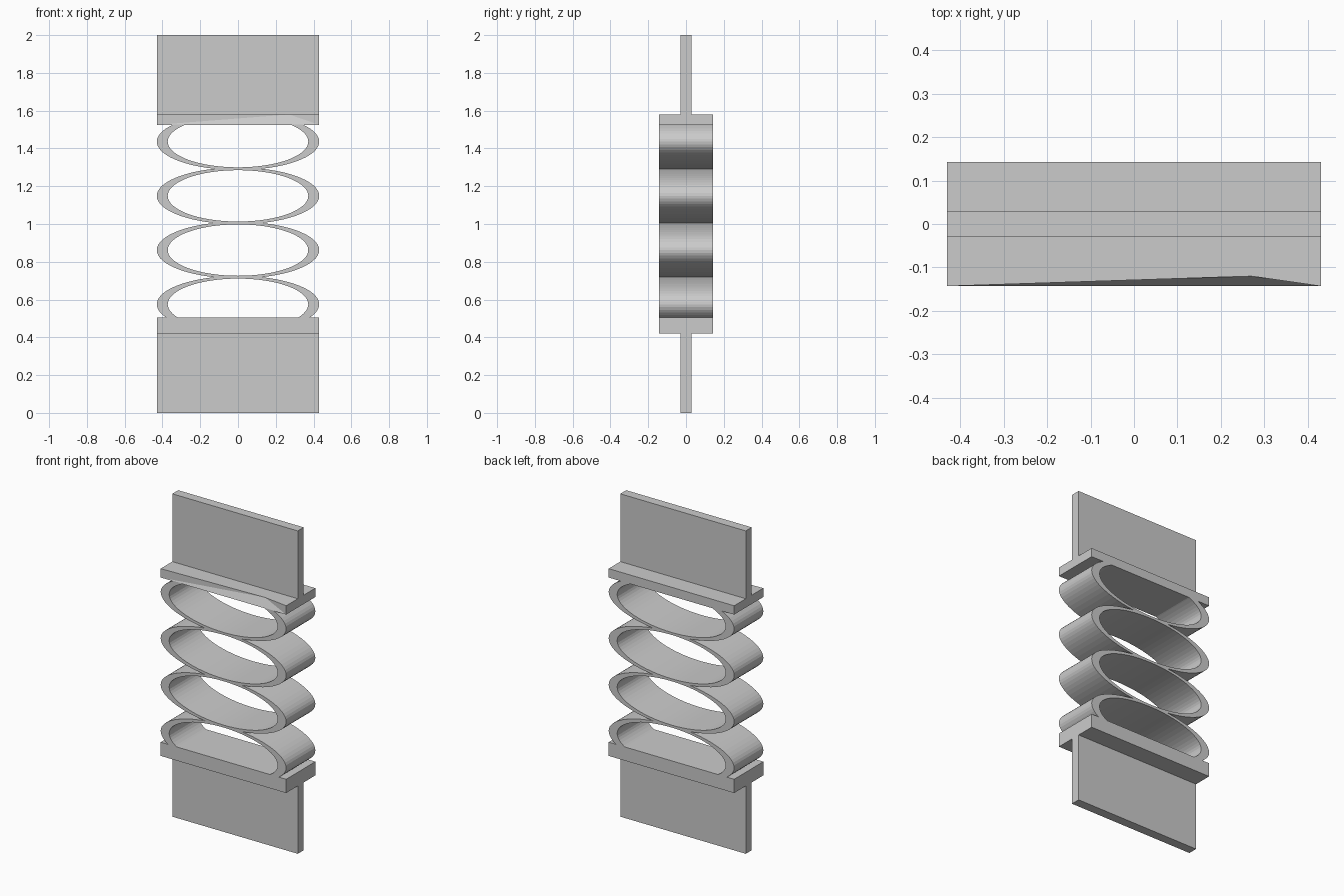
import bpy, bmesh, math
from mathutils import Vector

old = bpy.data.objects.get("Cube")
if old:
    bpy.data.objects.remove(old, do_unlink=True)

# Single grey material
grey = bpy.data.materials.new("light_grey")
grey.use_nodes = True
COLOR = (0.6, 0.6, 0.6, 1)
grey.diffuse_color = COLOR
grey.node_tree.nodes["Principled BSDF"].inputs["Base Color"].default_value = COLOR

HALF_W, HALF_D = 0.43, 0.143
LOW_TOP, HIGH_BOTTOM = 0.505, 1.525


def finish(name, bm):
    bmesh.ops.recalc_face_normals(bm, faces=bm.faces)
    mesh = bpy.data.meshes.new(name)
    bm.to_mesh(mesh)
    bm.free()
    mesh.materials.append(grey)
    obj = bpy.data.objects.new(name, mesh)
    bpy.context.collection.objects.link(obj)
    return obj


def box(half_depth, z0, z1):
    bm = bmesh.new()
    bmesh.ops.create_cube(bm, size=1)
    for v in bm.verts:
        v.co = (v.co.x * 2 * HALF_W, v.co.y * 2 * half_depth,
                z0 + (v.co.z + 0.5) * (z1 - z0))
    return bm


def ring(name, zc, steps=64):
    """Elliptical band, trimmed where it sinks into the end plates."""
    bm = bmesh.new()
    loops = []
    for rx, rz, y in ((HALF_W, 0.15, -HALF_D), (HALF_W, 0.15, HALF_D),
                      (0.372, 0.136, HALF_D), (0.372, 0.136, -HALF_D)):
        angles = [math.tau * i / steps for i in range(steps)]
        loops.append([bm.verts.new((rx * math.cos(a), y, zc + rz * math.sin(a)))
                      for a in angles])
    for k in range(4):
        a, b = loops[k], loops[(k + 1) % 4]
        for i in range(steps):
            j = (i + 1) % steps
            bm.faces.new((a[i], a[j], b[j], b[i]))
    bmesh.ops.recalc_face_normals(bm, faces=bm.faces)
    for z, up in ((LOW_TOP - 0.002, -1), (HIGH_BOTTOM + 0.002, 1)):
        bmesh.ops.bisect_plane(bm, geom=bm.verts[:] + bm.edges[:] + bm.faces[:],
                               plane_co=(0, 0, z), plane_no=(0, 0, up),
                               clear_outer=True)
    finish(name, bm)


# Upright end blades
finish("lower_blade", box(0.029, 0, 0.42))
finish("upper_blade", box(0.029, 1.58, 2))

# Lower plate
finish("lower_plate", box(HALF_D, 0.42, LOW_TOP))

# Upper plate, with a shallow dent in its front top edge
bm = box(HALF_D, HIGH_BOTTOM, 1.58)
edge = next(e for e in bm.edges
            if all(v.co.y < 0 and v.co.z > 1.57 for v in e.verts))
start = min(edge.verts, key=lambda v: v.co.x)
_, dent = bmesh.utils.edge_split(edge, start, 0.81)
front = next(f for f in dent.link_faces if abs(f.normal.y) > 0.9)
for corner in [v for v in front.verts if v.co.z < 1.55]:
    face = next(f for f in dent.link_faces
                if corner in f.verts and max(v.co.y for v in f.verts) < 0)
    bmesh.utils.face_split(face, dent, corner)
dent.co = Vector((0.27, -0.12, 1.58))
finish("upper_plate", bm)

# Stack of four elliptical spring rings
for i in range(4):
    ring(f"spring_ring_{i + 1}", 0.575 + 0.287 * i)
